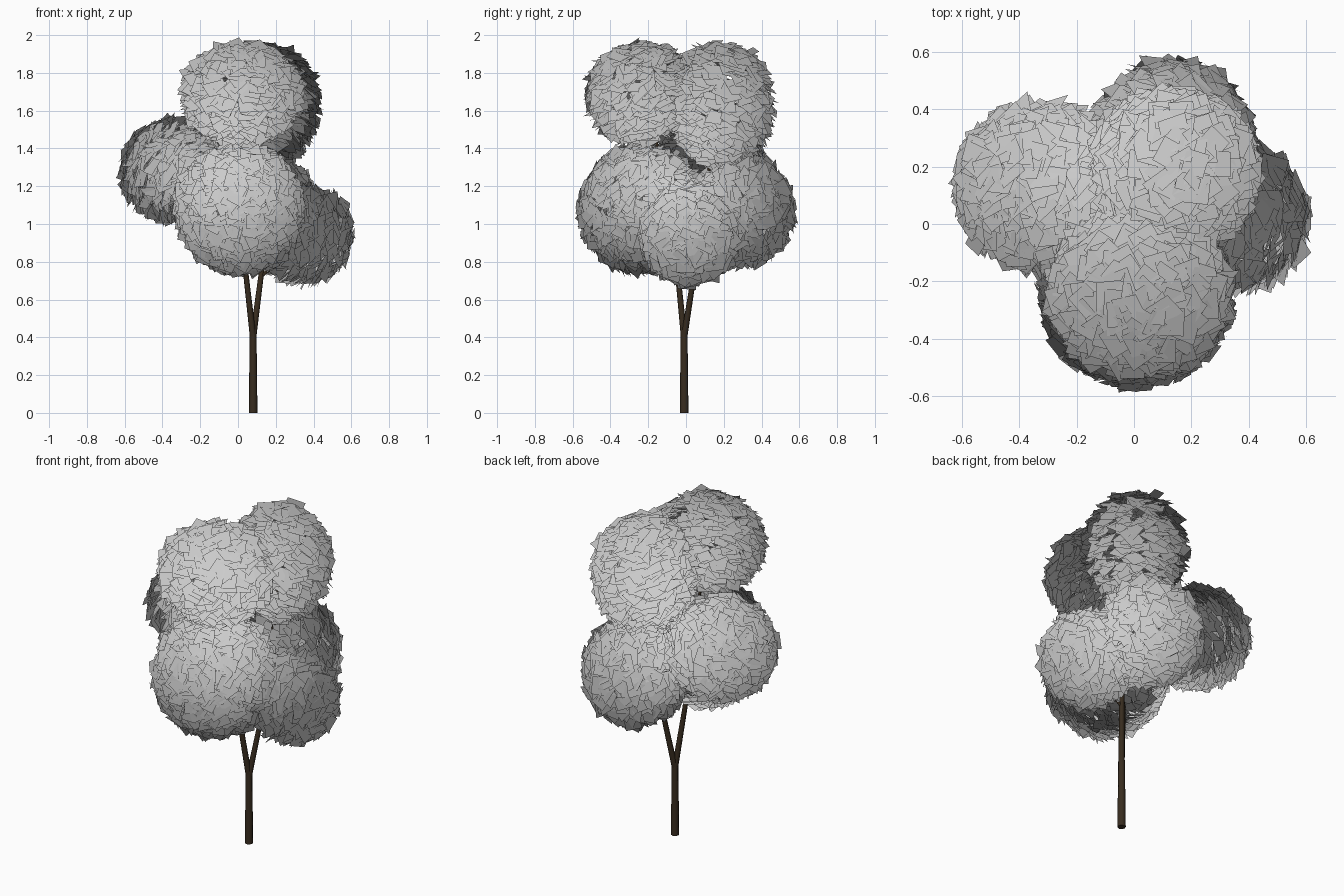
import bpy, bmesh, math, random
from mathutils import Vector, Matrix

if "Cube" in bpy.data.objects:
    bpy.data.objects.remove(bpy.data.objects["Cube"])

random.seed(7)
CROWN = Vector((0, 0, 1.02))     # leaf cards face away from this point

bark = bpy.data.materials.new("bark")
bark.diffuse_color = (0.04, 0.026, 0.014, 1)
bark.use_nodes = True
bark.node_tree.nodes["Principled BSDF"].inputs["Base Color"].default_value = bark.diffuse_color


def limb(name, points):
    """Tapered round limb through (x, y, z, radius) points."""
    curve = bpy.data.curves.new(name, 'CURVE')
    curve.dimensions = '3D'
    curve.bevel_depth = 1.0
    curve.bevel_resolution = 2
    curve.use_fill_caps = True
    spline = curve.splines.new('POLY')
    spline.points.add(len(points) - 1)
    for p, (x, y, z, r) in zip(spline.points, points):
        p.co = (x, y, z, 1)
        p.radius = r
    curve.materials.append(bark)
    obj = bpy.data.objects.new(name, curve)
    bpy.context.collection.objects.link(obj)


def leaf_clump(name, center, radii, count, size):
    """Hollow ball of loosely tilted square cards, shaded as one soft crown."""
    bm = bmesh.new()
    golden = math.pi * (3 - math.sqrt(5))
    normals = []
    for i in range(count):
        h = 1 - 2 * (i + 0.5) / count
        a = i * golden + random.uniform(-0.15, 0.15)
        s = math.sqrt(1 - h * h)
        n = Vector((s * math.cos(a), s * math.sin(a), h))
        k = random.uniform(0.95, 1.01)
        pos = Vector(center) + Vector(n[j] * radii[j] * k for j in range(3))
        # blend crown direction and clump direction, with some jitter
        out = (pos - CROWN).normalized()
        tilt = Vector(random.gauss(0, 0.38) for _ in range(3))
        facing = out + n * 0.3 + tilt
        rot = facing.to_track_quat('Z', 'Y').to_matrix().to_4x4()
        spin = Matrix.Rotation(random.uniform(0, math.tau), 4, 'Z')
        m = Matrix.Translation(pos) @ rot @ spin
        e = size * random.uniform(0.85, 1.15) / 2
        f = bm.faces.new([bm.verts.new(m @ Vector((x * e, y * e, 0)))
                          for x, y in ((-1, -1), (1, -1), (1, 1), (-1, 1))])
        f.smooth = True
        normals += [(out + n * 0.15).normalized()] * 4
    mesh = bpy.data.meshes.new(name)
    bm.to_mesh(mesh)
    bm.free()
    mesh.normals_split_custom_set(normals)
    bpy.context.collection.objects.link(bpy.data.objects.new(name, mesh))


# Trunk and the two main branches
limb("trunk", [(0.08, -0.01, 0, 0.023), (0.08, -0.01, 0.42, 0.018)])
limb("front_branch", [(0.08, -0.01, 0.40, 0.017), (0.04, -0.045, 0.75, 0.014),
                      (0.01, -0.10, 1.15, 0.011), (0.02, -0.2, 1.65, 0.005)])
limb("back_branch", [(0.08, -0.01, 0.40, 0.017), (0.125, 0.045, 0.75, 0.014),
                     (0.15, 0.10, 1.15, 0.011), (0.16, 0.18, 1.65, 0.005)])

# Side twigs inside the foliage
limb("left_twig", [(0.02, -0.08, 1.0, 0.009), (-0.32, 0.12, 1.28, 0.004)])
limb("right_twig", [(0.12, 0.04, 0.72, 0.009), (0.35, 0.02, 0.92, 0.004)])
limb("rear_twig", [(0.13, 0.06, 0.85, 0.009), (0.14, 0.28, 1.08, 0.004)])

# Foliage clumps
leaf_clump("front_foliage", (0.01, -0.235, 1.08), (0.325, 0.325, 0.335), 1000, 0.075)
leaf_clump("top_front_foliage", (0.02, -0.24, 1.70), (0.29, 0.27, 0.255), 520, 0.09)
leaf_clump("top_back_foliage", (0.15, 0.19, 1.64), (0.26, 0.255, 0.31), 520, 0.09)
leaf_clump("left_foliage", (-0.34, 0.135, 1.29), (0.27, 0.275, 0.255), 520, 0.09)
leaf_clump("right_foliage", (0.36, 0.02, 0.94), (0.24, 0.235, 0.24), 440, 0.09)
leaf_clump("back_foliage", (0.14, 0.30, 1.07), (0.265, 0.26, 0.275), 480, 0.09)
